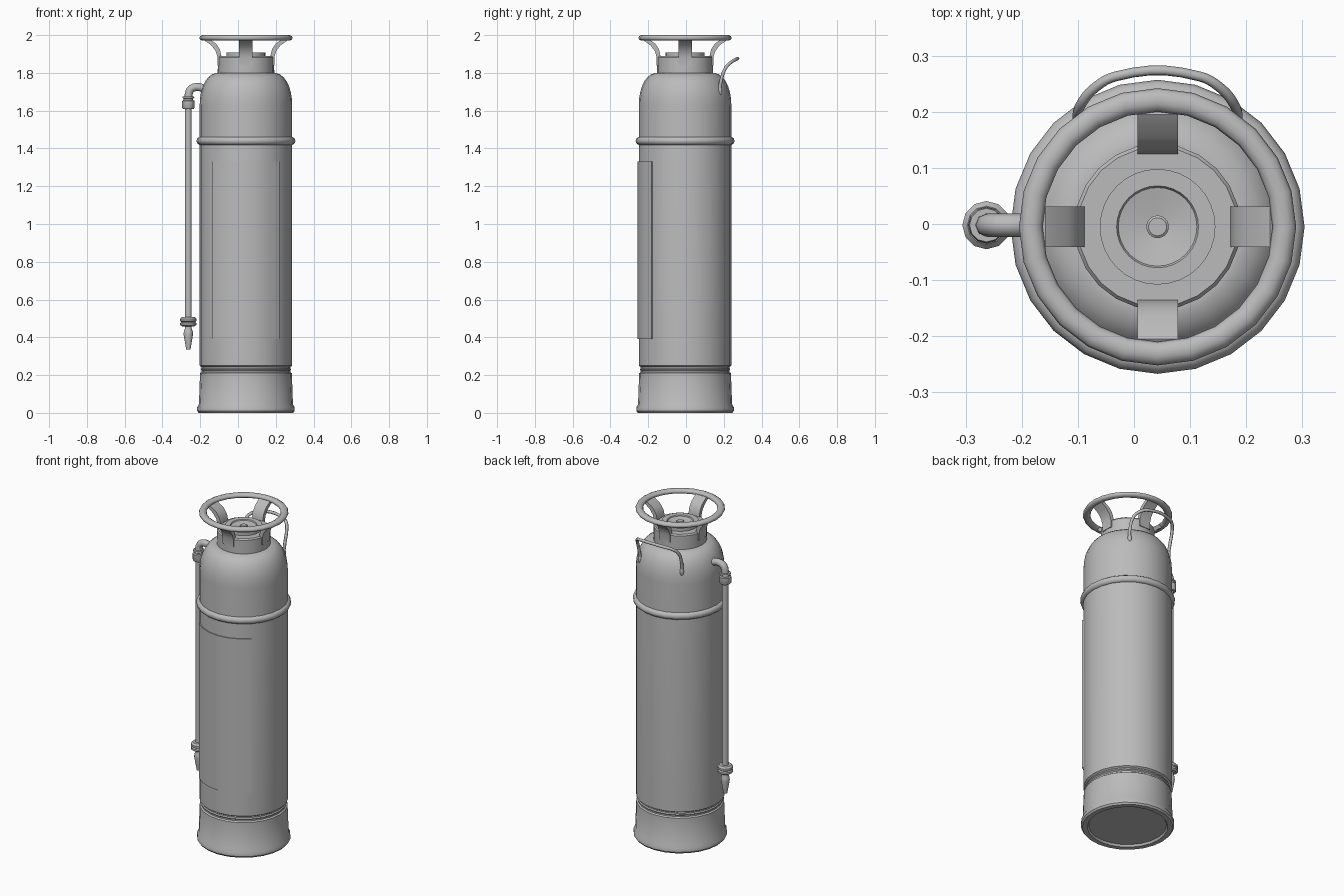
import bpy
import bmesh
from math import sin, cos, pi, radians
from mathutils import Vector

if "Cube" in bpy.data.objects:
    bpy.data.objects.remove(bpy.data.objects["Cube"], do_unlink=True)

AXIS = Vector((0.042, -0.005, 0))      # centre line of the tank
HOSE = Vector((-0.263, -0.002, 0))     # centre line of the hose
SIDES = 24

grey = bpy.data.materials.new("plain grey")
grey.use_nodes = True
COLOUR = (0.5, 0.5, 0.5, 1)
grey.diffuse_color = COLOUR
grey.node_tree.nodes["Principled BSDF"].inputs["Base Color"].default_value = COLOUR


def finish(obj, angle=35):
    """Give an object its material and smooth shading."""
    obj.data.materials.clear()
    obj.data.materials.append(grey)
    bpy.ops.object.select_all(action='DESELECT')
    obj.select_set(True)
    bpy.context.view_layer.objects.active = obj
    bpy.ops.object.shade_smooth_by_angle(angle=radians(angle))
    return obj


def mesh_object(name, bm, angle=35):
    bmesh.ops.remove_doubles(bm, verts=bm.verts, dist=1e-5)
    bmesh.ops.recalc_face_normals(bm, faces=bm.faces)
    mesh = bpy.data.meshes.new(name)
    bm.to_mesh(mesh)
    bm.free()
    obj = bpy.data.objects.new(name, mesh)
    bpy.context.collection.objects.link(obj)
    return finish(obj, angle)


def lathe(name, profile, centre, sides=SIDES, closed=False, angle=35):
    """Spin a (radius, height) profile about a vertical axis."""
    bm = bmesh.new()
    verts = [bm.verts.new(centre + Vector((0, -r, z))) for r, z in profile]
    pairs = list(zip(verts, verts[1:]))
    if closed:
        pairs.append((verts[-1], verts[0]))
    edges = [bm.edges.new(p) for p in pairs]
    bmesh.ops.spin(bm, geom=verts + edges, cent=centre, axis=(0, 0, 1),
                   angle=2 * pi, steps=sides, use_merge=True)
    return mesh_object(name, bm, angle)


def hoop(name, radius, height, wide, tall):
    """Ring with an oval section."""
    section = [(radius + wide * cos(i * pi / 5), height + tall * sin(i * pi / 5))
               for i in range(10)]
    return lathe(name, section, AXIS, closed=True, angle=60)


def tube(name, points, radius, smooth=True):
    """Round bar along a path, turned into a mesh."""
    curve = bpy.data.curves.new(name, 'CURVE')
    curve.dimensions = '3D'
    curve.bevel_depth = radius
    curve.bevel_resolution = 2
    curve.use_fill_caps = True
    curve.resolution_u = 5
    spline = curve.splines.new('BEZIER')
    spline.bezier_points.add(len(points) - 1)
    for bp, co in zip(spline.bezier_points, points):
        bp.co = co
        bp.handle_left_type = bp.handle_right_type = 'AUTO' if smooth else 'VECTOR'
    obj = bpy.data.objects.new(name, curve)
    bpy.context.collection.objects.link(obj)
    bpy.ops.object.select_all(action='DESELECT')
    obj.select_set(True)
    bpy.context.view_layer.objects.active = obj
    bpy.ops.object.convert(target='MESH')
    return finish(bpy.context.object, 50)


# Tank: recessed foot, flared skirt, groove, wall and rounded shoulder
shoulder = [(0.146 + 0.099 * cos(a) ** 0.9, 1.63 + 0.17 * sin(a))
            for a in (radians(d) for d in range(0, 90, 12))]
lathe("tank", [(0, 0.012), (0.215, 0.012), (0.222, 0), (0.25, 0), (0.258, 0.01),
               (0.258, 0.03), (0.249, 0.045), (0.243, 0.21), (0.235, 0.216),
               (0.235, 0.224), (0.24, 0.23), (0.235, 0.236), (0.235, 0.243),
               (0.245, 0.25)] + shoulder + [(0.15, 1.80), (0, 1.80)], AXIS)
hoop("tank_band", 0.24, 1.44, 0.022, 0.022)

# Neck and dished cap with a centre button
lathe("neck", [(0, 1.79), (0.148, 1.79), (0.148, 1.882), (0.142, 1.89), (0, 1.89)], AXIS)
lathe("cap", [(0.103, 1.885), (0.103, 1.908), (0.073, 1.908), (0.07, 1.902),
              (0.04, 1.896), (0.02, 1.893), (0.02, 1.905), (0.016, 1.908), (0, 1.908)],
      AXIS, 32)

# Hand wheel and its four curved spokes
hoop("wheel_rim", 0.226, 1.985, 0.021, 0.015)
inner = [(0.13, 1.84), (0.13, 1.89), (0.138, 1.925), (0.158, 1.955), (0.2, 1.984)]
outer = [(0.15, 1.84), (0.151, 1.885), (0.16, 1.915), (0.182, 1.945), (0.22, 1.972)]
for name, turn in (("left", 0), ("back", 90), ("right", 180), ("front", 270)):
    along = Vector((cos(radians(turn)), sin(radians(turn)), 0))
    across = Vector((-along.y, along.x, 0))
    bm = bmesh.new()
    rows = []
    for (ri, zi), (ro, zo) in zip(inner, outer):
        rows.append([bm.verts.new(AXIS + along * r + across * s + Vector((0, 0, z)))
                     for r, z, s in ((ri, zi, -0.036), (ri, zi, 0.036),
                                     (ro, zo, 0.036), (ro, zo, -0.036))])
    for low, high in zip(rows, rows[1:]):
        for i in range(4):
            j = (i + 1) % 4
            bm.faces.new((low[i], low[j], high[j], high[i]))
    bm.faces.new(rows[0])
    bm.faces.new(rows[-1])
    mesh_object(name + "_spoke", bm)

# Curved label plate wrapped on the front
bm = bmesh.new()
columns = []
for i in range(-3, 4):
    a = radians(-90 + 15 * i)
    columns.append([bm.verts.new(AXIS + Vector((r * cos(a), r * sin(a), z)))
                    for r, z in ((0.243, 0.39), (0.251, 0.39), (0.251, 1.33), (0.243, 1.33))])
for one, two in zip(columns, columns[1:]):
    for i in range(4):
        j = (i + 1) % 4
        bm.faces.new((one[i], one[j], two[j], two[i]))
bm.faces.new(columns[0])
bm.faces.new(columns[-1])
mesh_object("label_plate", bm)

# Carrying handle on the back of the shoulder
half = [(0.14, 0.175, 1.69), (0.143, 0.187, 1.765), (0.137, 0.212, 1.83),
        (0.115, 0.24, 1.857), (0.075, 0.263, 1.87)]
path = [(-x, y, z) for x, y, z in half] + half[::-1]
handle = tube("carry_handle", [(AXIS.x + x, y, z) for x, y, z in path], 0.009)
for side in (-1, 1):
    bpy.ops.mesh.primitive_uv_sphere_add(segments=12, ring_count=8, radius=1,
                                         location=(AXIS.x + side * 0.14, 0.18, 1.705))
    pad = bpy.context.object
    pad.name = "left_handle_pad" if side > 0 else "right_handle_pad"
    pad.scale = (0.012, 0.012, 0.025)
    finish(pad, 60)

# Hose with elbow, collars, coupling and nozzle
tube("hose_elbow", [(-0.15, HOSE.y, 1.70), (-0.195, HOSE.y, 1.722),
                    (-0.228, HOSE.y, 1.724), (-0.254, HOSE.y, 1.708),
                    (HOSE.x, HOSE.y, 1.66)], 0.021)
lathe("hose_pipe", [(0, 0.49), (0.018, 0.49), (0.018, 1.63), (0, 1.63)], HOSE, 12)
lathe("hose_collar", [(0, 1.61), (0.029, 1.61), (0.033, 1.616), (0.033, 1.652),
                      (0.026, 1.656), (0.026, 1.664), (0.032, 1.668), (0.03, 1.676),
                      (0, 1.676)], HOSE, 12)
lathe("hose_coupling", [(0, 0.458), (0.032, 0.458), (0.043, 0.466), (0.043, 0.476),
                        (0.036, 0.481), (0.043, 0.486), (0.043, 0.498),
                        (0.034, 0.508), (0, 0.508)], HOSE, 12)
lathe("nozzle", [(0, 0.335), (0.011, 0.335), (0.013, 0.345), (0.025, 0.415),
                 (0.024, 0.43), (0.017, 0.45), (0.017, 0.47), (0, 0.47)], HOSE, 12)
